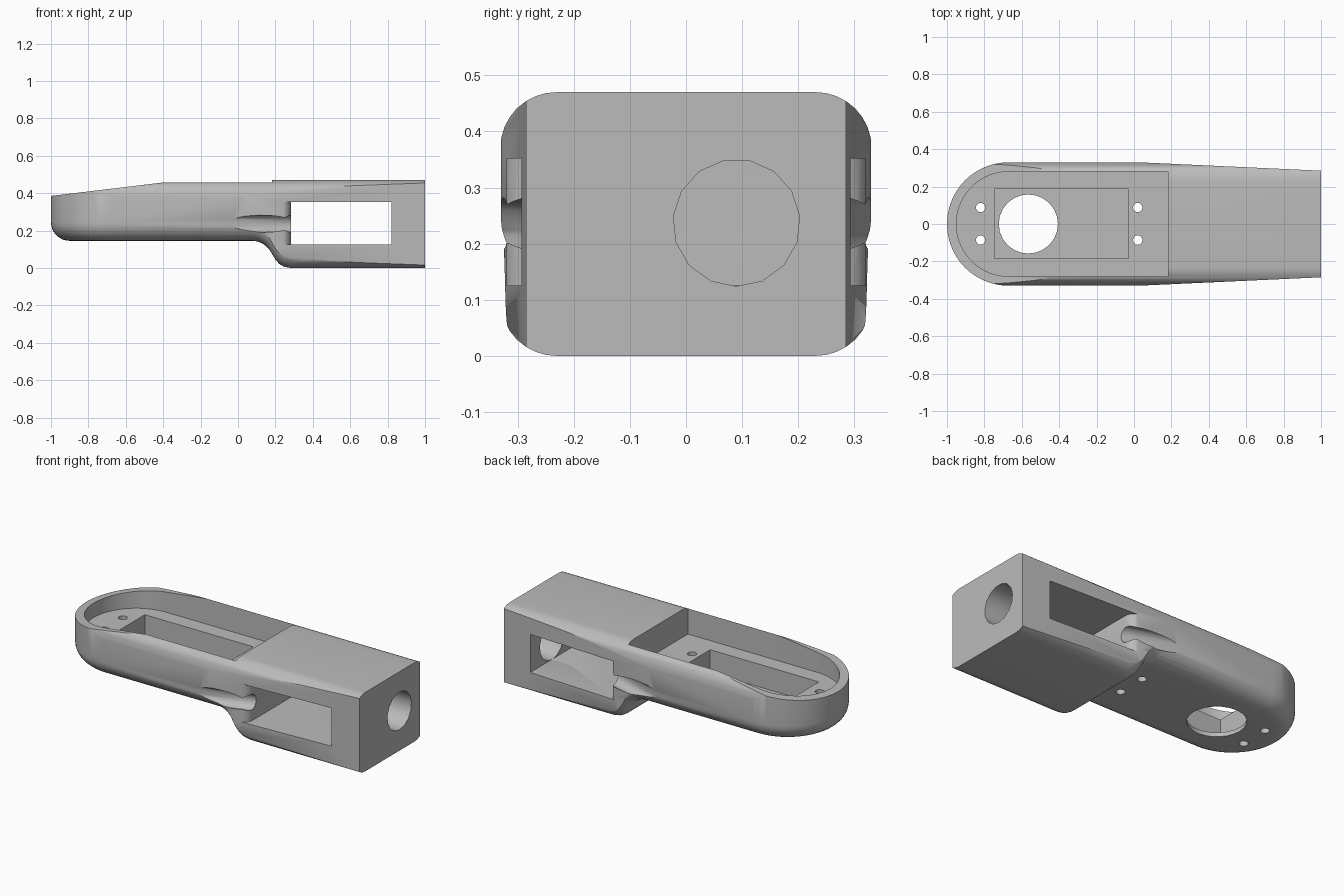
import bpy
import bmesh
from math import sin, cos, pi, radians

if "Cube" in bpy.data.objects:
    bpy.data.objects.remove(bpy.data.objects["Cube"])

grey = bpy.data.materials.new("plain_grey")
grey.use_nodes = True
colour = (0.5, 0.5, 0.5, 1)
grey.diffuse_color = colour
grey.node_tree.nodes["Principled BSDF"].inputs["Base Color"].default_value = colour


def loft(name, rings):
    """Closed solid through rings of equal point count."""
    bm = bmesh.new()
    loops = [[bm.verts.new(p) for p in ring] for ring in rings]
    n = len(loops[0])
    for a, b in zip(loops, loops[1:]):
        for i in range(n):
            j = (i + 1) % n
            bm.faces.new((a[i], a[j], b[j], b[i]))
    bm.faces.new(loops[0])
    bm.faces.new(loops[-1])
    bmesh.ops.recalc_face_normals(bm, faces=bm.faces)
    mesh = bpy.data.meshes.new(name)
    bm.to_mesh(mesh)
    bm.free()
    mesh.materials.append(grey)
    ob = bpy.data.objects.new(name, mesh)
    bpy.context.collection.objects.link(ob)
    return ob


def prism(name, outline, z0, z1):
    return loft(name, [[(x, y, z) for x, y in outline] for z in (z0, z1)])


def rect(x0, x1, y0, y1):
    return [(x0, y0), (x1, y0), (x1, y1), (x0, y1)]


def cylinder(name, start, end, radius, sides, turn=0.0):
    """Cylinder between two points, as a loft along z or along x/y."""
    (x0, y0, z0), (x1, y1, z1) = start, end
    rings = []
    for cx, cy, cz in (start, end):
        ring = []
        for i in range(sides):
            a = turn + 2 * pi * i / sides
            u, v = radius * cos(a), radius * sin(a)
            if z0 != z1:
                ring.append((cx + u, cy + v, cz))
            else:
                ring.append((cx, cy + u, cz + v))
        rings.append(ring)
    return loft(name, rings)


def combine(target, tool, operation):
    mod = target.modifiers.new("combine", "BOOLEAN")
    mod.operation = operation
    mod.solver = "EXACT"
    mod.object = tool
    tool.hide_render = True
    bpy.context.view_layer.objects.active = target
    bpy.ops.object.modifier_apply(modifier=mod.name)
    bpy.data.objects.remove(tool)


def stadium(radius, x_end, centre=-0.67, steps=28):
    """Round nose on the -x side, square at x_end."""
    arc = [radians(90 + 180 * i / steps) for i in range(steps + 1)]
    nose = [(centre + radius * cos(a), radius * sin(a)) for a in arc]
    return nose + [(x_end, -radius), (x_end, radius)]


# Tray half with a round nose and a rolled lower edge
W, R, TOP = 0.33, 0.1, 0.47
rings = []
for i in range(9):
    a = pi / 2 * i / 8
    rings.append([(x, y, 0.145 + R * (1 - cos(a)))
                  for x, y in stadium(W - R * (1 - sin(a)), 0.16)])
rings.append([(x, y, 0.6) for x, y in stadium(W, 0.16)])
body = loft("arm_body", rings)


# Deep box half, dropping through an S-shaped step
def box_section(x, floor):
    half = [(W + 0.001 - R * (1 - sin(a)), floor + R * (1 - cos(a)))
            for a in (pi / 2 * i / 8 for i in range(9))]
    half.append((W + 0.001, 0.6))
    return [(x, y, z) for y, z in half] + [(x, -y, z) for y, z in reversed(half)]


step = [(0.05, 0.15), (0.08, 0.146), (0.105, 0.141), (0.13, 0.131),
        (0.15, 0.117), (0.17, 0.095), (0.185, 0.07), (0.2, 0.045),
        (0.22, 0.022), (0.245, 0.007), (0.28, 0), (1, 0)]
combine(body, loft("box_half", [box_section(x, z) for x, z in step]), "UNION")

# Rounded upper edges along the whole length
crown = [(W + 0.001 - R * (1 - cos(a)), TOP - R * (1 - sin(a)))
         for a in (pi / 2 * i / 8 for i in range(9))]
crown = [(W + 0.001, -0.2)] + crown
crown += [(-y, z) for y, z in reversed(crown)]
combine(body, loft("crown", [[(x, y, z) for y, z in crown] for x in (-1.2, 1.2)]),
        "INTERSECT")

# Sides taper toward the box end
taper = [(-1.3, -0.391), (1.0, -0.285), (1.0, 0.285), (-1.3, 0.391)]
combine(body, prism("taper", taper, -0.3, 0.8), "INTERSECT")

# Sloping rim at the nose
slope = [(-1.2, 0.361), (-0.4, 0.457), (-0.4, 0.7), (-1.2, 0.7)]
combine(body, loft("slope", [[(x, y, z) for x, z in slope] for y in (-0.5, 0.5)]),
        "DIFFERENCE")

# Tray recess, motor pocket, shaft hole and screw holes
combine(body, prism("recess", stadium(0.28, 0.183), 0.305, 0.8), "DIFFERENCE")
combine(body, prism("pocket", rect(-0.745, -0.03, -0.185, 0.188), 0.17, 0.5),
        "DIFFERENCE")
combine(body, cylinder("shaft_hole", (-0.565, 0, 0), (-0.565, 0, 0.25), 0.158, 24),
        "DIFFERENCE")
for x in (-0.82, 0.02):
    for y in (-0.086, 0.088):
        combine(body, cylinder("screw_hole", (x, y, 0), (x, y, 0.4), 0.025, 16),
                "DIFFERENCE")

# Window through the box, its inner end flared toward the sides
flare = [(0.223 + 0.06 * cos(a), -0.265 - 0.06 * sin(a))
         for a in (pi / 2 * i / 6 for i in range(7))]
flare += [(0.223, -0.5)]
window = flare + [(0.82, -0.5), (0.82, 0.5)] + [(x, -y) for x, y in reversed(flare)]
combine(body, prism("window", window, 0.125, 0.352), "DIFFERENCE")

# Cable grooves running into the window
for side in (-1, 1):
    combine(body, cylinder("cable_groove", (-0.15, side * 0.405, 0.236),
                           (0.34, side * 0.262, 0.236), 0.046, 24), "DIFFERENCE")

# Round opening in the end wall
combine(body, cylinder("end_hole", (0.7, 0.09, 0.237), (1.2, 0.09, 0.237),
                       0.113, 15, -pi / 2), "DIFFERENCE")

bpy.ops.object.select_all(action="DESELECT")
body.select_set(True)
bpy.context.view_layer.objects.active = body
bpy.ops.object.shade_smooth_by_angle(angle=radians(30))
